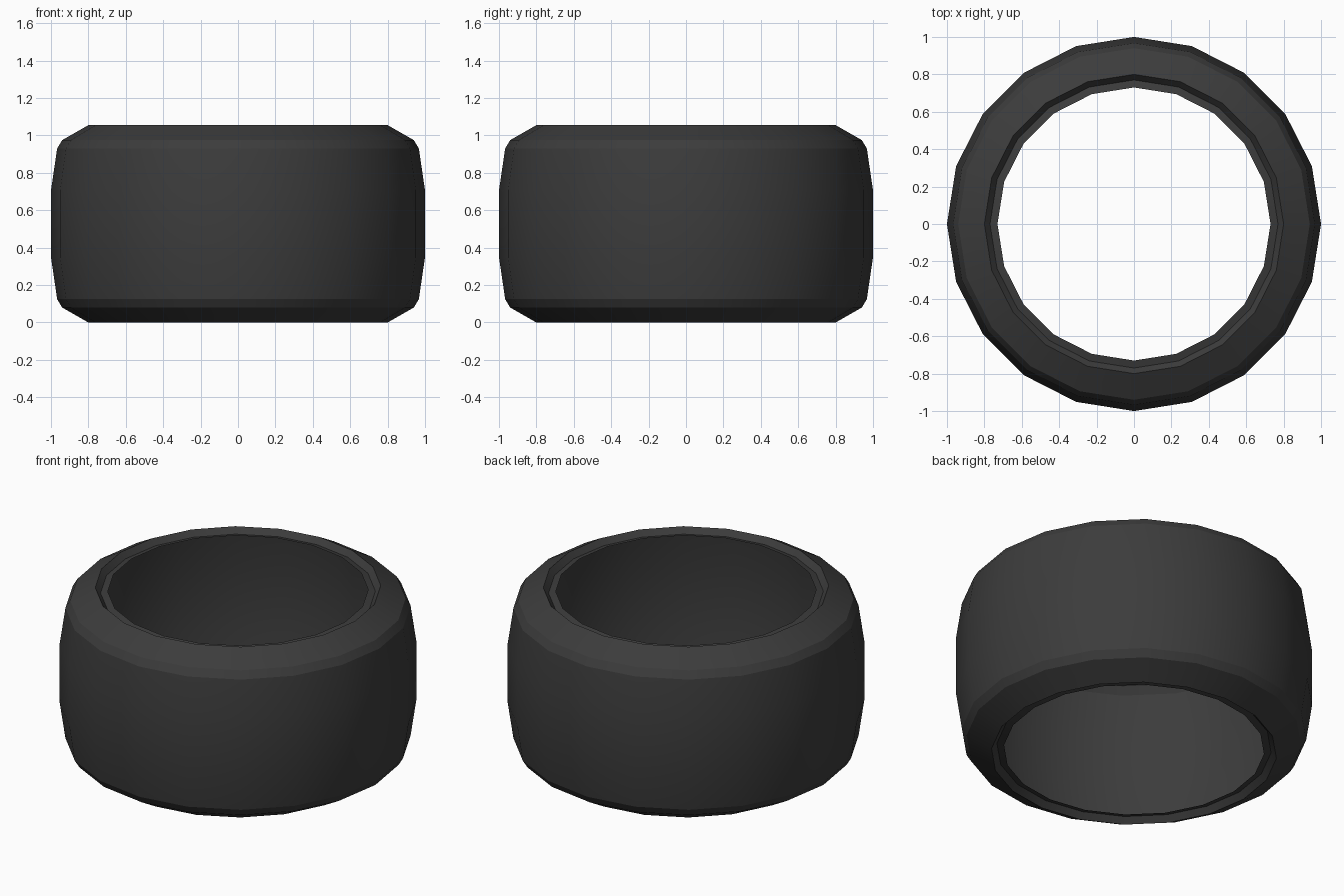
import bpy, bmesh, math

if "Cube" in bpy.data.objects:
    bpy.data.objects.remove(bpy.data.objects["Cube"])

SIDES = 20
HEIGHT = 1.055

# upper half of the tyre cross-section (radius, z), from inner lip to tread
upper = [(0.73, 1.03), (0.77, 1.02), (0.80, 1.055),
         (0.94, 0.975), (0.967, 0.93), (1.0, 0.705)]
# mirror it for the lower half
profile = upper + [(r, HEIGHT - z) for r, z in reversed(upper)]

rubber = bpy.data.materials.new("dark_rubber")
rubber.diffuse_color = (0.045, 0.045, 0.045, 1)
rubber.use_nodes = True
rubber.node_tree.nodes["Principled BSDF"].inputs["Base Color"].default_value = rubber.diffuse_color

# revolve the open section into a tyre shell
bm = bmesh.new()
rings = []
for r, z in profile:
    rings.append([bm.verts.new((r * math.cos(2 * math.pi * i / SIDES),
                                r * math.sin(2 * math.pi * i / SIDES), z))
                  for i in range(SIDES)])
for a, b in zip(rings, rings[1:]):
    for i in range(SIDES):
        j = (i + 1) % SIDES
        bm.faces.new((b[i], b[j], a[j], a[i]))

mesh = bpy.data.meshes.new("tyre")
bm.to_mesh(mesh)
bm.free()
mesh.materials.append(rubber)
tyre = bpy.data.objects.new("tyre", mesh)
bpy.context.collection.objects.link(tyre)

# smooth tread with crisp shoulder and lip edges
bpy.context.view_layer.objects.active = tyre
tyre.select_set(True)
bpy.ops.object.shade_smooth_by_angle(angle=math.radians(22))
